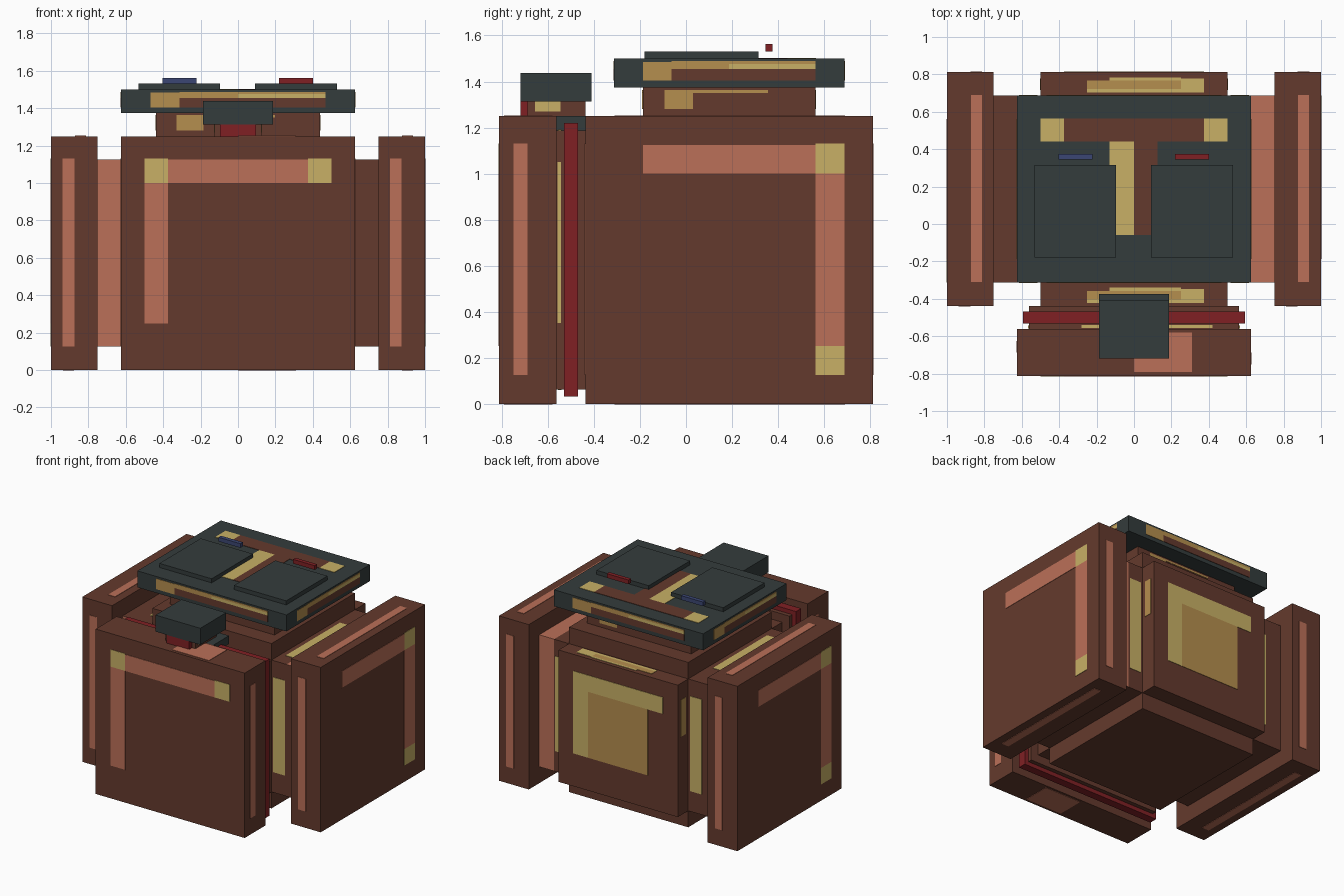
import bpy, bmesh
from mathutils import Vector

if "Cube" in bpy.data.objects:
    bpy.data.objects.remove(bpy.data.objects["Cube"], do_unlink=True)

CY = 0.1875   # y of the body's centre; face coordinates are measured from it
T = 0.003     # half thickness of painted plates


def material(name, hexcode):
    lin = []
    for i in (0, 2, 4):
        c = int(hexcode[i:i + 2], 16) / 255
        lin.append(c / 12.92 if c <= 0.04045 else ((c + 0.055) / 1.055) ** 2.4)
    m = bpy.data.materials.new(name)
    m.use_nodes = True
    m.diffuse_color = (*lin, 1)
    bsdf = m.node_tree.nodes["Principled BSDF"]
    bsdf.inputs["Base Color"].default_value = (*lin, 1)
    bsdf.inputs["Roughness"].default_value = 0.9
    return m


BROWN = material("brown", "643A2D")
SALMON = material("salmon", "BB7058")
YELLOW = material("pale yellow", "C8B066")
TAN = material("tan", "B58E4E")
DARK = material("dark slate", "343C3C")
RED = material("red", "802024")
BLUE = material("blue", "3B4673")


def boxes(name, mat, bounds):
    """One object made of boxes given as (x0, x1, y0, y1, z0, z1)."""
    bm = bmesh.new()
    for b in bounds:
        lo, hi = Vector(b[0::2]), Vector(b[1::2])
        made = bmesh.ops.create_cube(bm, size=1)["verts"]
        for v in made:
            v.co = (lo + hi) / 2 + Vector(a * d for a, d in zip(v.co, hi - lo))
    me = bpy.data.meshes.new(name)
    bm.to_mesh(me)
    bm.free()
    me.materials.append(mat)
    ob = bpy.data.objects.new(name, me)
    bpy.context.collection.objects.link(ob)
    return ob


# Side frames: 0 front, 1 right-hand (+x), 2 back, 3 -x; (outward, viewer's right)
FRAMES = [((0, -1), (1, 0)), ((1, 0), (0, 1)), ((0, 1), (-1, 0)), ((-1, 0), (0, -1))]


def on_side(side, d0, d1, u0, u1, z0, z1):
    """Bounds of a box on a side: distance outward, sideways span, height span."""
    o, r = FRAMES[side % 4]
    xs = sorted((o[0] * d0 + r[0] * u0, o[0] * d1 + r[0] * u1))
    ys = sorted((o[1] * d0 + r[1] * u0 + CY, o[1] * d1 + r[1] * u1 + CY))
    return (*xs, *ys, z0, z1)


def decal(side, d, u0, u1, z0, z1):
    return on_side(side, d - T, d + T, u0, u1, z0, z1)


def flat(z, x0, x1, y0, y1):
    return (x0, x1, y0, y1, z - T, z + T)


# Core: stacked boxes stepping out in each direction
boxes("core_long_block", BROWN, [(-.5, .5, -.4375, .8125, .125, 1.125)])
boxes("core_tall_block", BROWN, [(-.5, .5, -.3125, .6875, 0, 1.25)])
boxes("core_wide_block", BROWN, [(-.625, .625, -.3125, .6875, .125, 1.125)])

# Connectors to the side panels, each with two salmon faces
for name, side, picks in (("left_connector", 1, ((0, 0, 1), (0, 1, 0))),
                          ("right_connector", 3, ((0, -1, 0),))):
    ob = boxes(name, BROWN, [on_side(side, .625, .75, -.5, .5, .125, 1.125)])
    ob.data.materials.append(SALMON)
    for p in ob.data.polygons:
        if any(p.normal.dot(Vector(n)) > .9 for n in picks):
            p.material_index = 1

# Core patches
back = [decal(2, .625, -.375, .375, .875, 1.0), decal(2, .625, -.375, -.25, .375, .875)]
boxes("back_patch_border", YELLOW, back)
boxes("back_patch_centre", TAN, [decal(2, .625, -.25, .25, .375, .875)])
boxes("core_edge_patches", TAN, [decal(s, .5, a, b, .72, 1.0) for s, a, b in
                                 ((1, .53, .59), (3, -.59, -.53))])
boxes("core_corner_strips", YELLOW, [decal(s, .5, a, a + .1, .28, 1.0)
                                     for s in (0, 2) for a in (-.615, .515)])
boxes("shoulder_strips", YELLOW, [flat(1.125, a, a + .06, -.2, .45) for a in (-.6, .54)])
yel, tan = [], []
for y in (-.4375, .6875):
    yel += [flat(1.125, -.25, .375, y + .015, y + .035), flat(1.125, .25, .375, y + .035, y + .09),
            flat(1.125, -.13, .25, y + .08, y + .097)]
    tan += [flat(1.125, -.25, .25, y + .035, y + .08)]
boxes("core_top_bands_light", YELLOW, yel)
boxes("core_top_bands_dark", TAN, tan)

# Three outer panels with strips along their ends
for name, s in (("front_panel", 0), ("left_panel", 1), ("right_panel", 3)):
    boxes(name, BROWN, [on_side(s, .75, 1, -.625, .625, 0, 1.25)])
    strips = [decal(s + 1, .625, -.9375, -.875, .125, 1.13),
              decal(s - 1, .625, .8125, .875, .125, 1.13)]
    boxes(name + "_end_strips", SALMON, strips)
    if s:
        bars = [decal(s, 1, -.375, .375, 1.0, 1.125), decal(s, 1, .375, .5, .25, 1.0)]
        corners = [decal(s, 1, .375, .5, 1.0, 1.13), decal(s, 1, .375, .5, .125, .25)]
    else:
        bars = [decal(s, 1, -.375, .375, 1.0, 1.125), decal(s, 1, -.5, -.375, .25, 1.0)]
        corners = [decal(s, 1, a, a + .125, 1.0, 1.13) for a in (-.5, .375)]
    boxes(name + "_bars", SALMON, bars)
    boxes(name + "_corners", YELLOW, corners)
boxes("panel_rim_strips", SALMON, [
    flat(1.25, .877, .936, -.31, .69), flat(1.25, -.872, -.813, -.31, .69),
    flat(0, .877, .936, -.31, .69), flat(0, -.936, -.877, -.31, .69),
    flat(1.25, 0, .31, -.79, -.58), flat(0, 0, .31, -.79, -.58)])

# Hinge layer behind the front panel
boxes("front_spacer", BROWN, [(-.5625, .5625, -.5625, -.4375, .0625, 1.1875)])
boxes("red_sheet", RED, [(-.594, .594, -.531, -.469, .031, 1.219)])
boxes("spacer_trim", YELLOW, [
    flat(1.1875, -.28, .42, -.557, -.541), flat(.0625, -.28, .42, -.557, -.541),
    decal(1, .5625, -.745, -.73, .35, 1.05), decal(3, .5625, .73, .745, .35, 1.05)])

# Latch on the front panel
boxes("latch_foot", DARK, [(-.1875, .1875, -.5625, -.375, 1.1875, 1.25)])
boxes("latch_neck", BROWN, [(-.125, .125, -.6875, -.4375, 1.25, 1.3125)])
boxes("latch_neck_trim", YELLOW, [(s * .125 - T, s * .125 + T, -.655, -.545, 1.27, 1.3125) for s in (-1, 1)])
boxes("latch_red_tab", RED, [(-.095, .095, -.72, -.6875, 1.25, 1.3125)])
boxes("latch_block", DARK, [(-.1875, .1875, -.72, -.41, 1.3125, 1.4375)])

# Neck and lid
boxes("neck", BROWN, [(-.4375, .4375, -.1875, .5625, 1.25, 1.375)])
boxes("lid", DARK, [(-.625, .625, -.3125, .6875, 1.375, 1.5)])
neck, lid_tan, lid_yellow, lid_brown = [], [], [], []
for s in range(4):
    n, w = ((.375, .4375), (.4375, .375))[s % 2]
    neck += [decal(s, n, -.75 * w, -.42 * w, 1.28, 1.35), decal(s, n, -.75 * w, .45 * w, 1.35, 1.363)]
    d, w = ((.5, .625), (.625, .5))[s % 2]
    lid_tan += [decal(s, d, -.75 * w, -.5 * w, 1.405, 1.485), decal(s, d, -.5 * w, .75 * w, 1.475, 1.488),
                decal(s, d, -.5 * w, 0, 1.455, 1.475)]
    lid_yellow += [decal(s, d, 0, .75 * w, 1.455, 1.475)]
    lid_brown += [decal(s, d, -.5 * w, .75 * w, 1.405, 1.455)]
boxes("neck_trim", TAN, neck)
boxes("lid_trim_dark", TAN, lid_tan)
boxes("lid_trim_light", YELLOW, lid_yellow)
boxes("lid_trim_base", BROWN, lid_brown)

# Lid top: inlays, pads and coloured markers
boxes("lid_inlay_brown", BROWN, [flat(1.5, -.375, .375, .44, .565), flat(1.5, 0, .125, -.06, .44)])
boxes("lid_inlay_yellow", YELLOW, [flat(1.5, -.5, -.375, .44, .565), flat(1.5, .375, .5, .44, .565),
                                   flat(1.5, -.13, 0, -.06, .44)])
boxes("lid_pads", DARK, [(-.533, -.095, -.18, .315, 1.5, 1.531), (.092, .53, -.18, .315, 1.5, 1.531)])
boxes("blue_marker", BLUE, [(-.405, -.222, .345, .375, 1.531, 1.5625)])
boxes("red_marker", RED, [(.22, .402, .345, .375, 1.531, 1.5625)])
